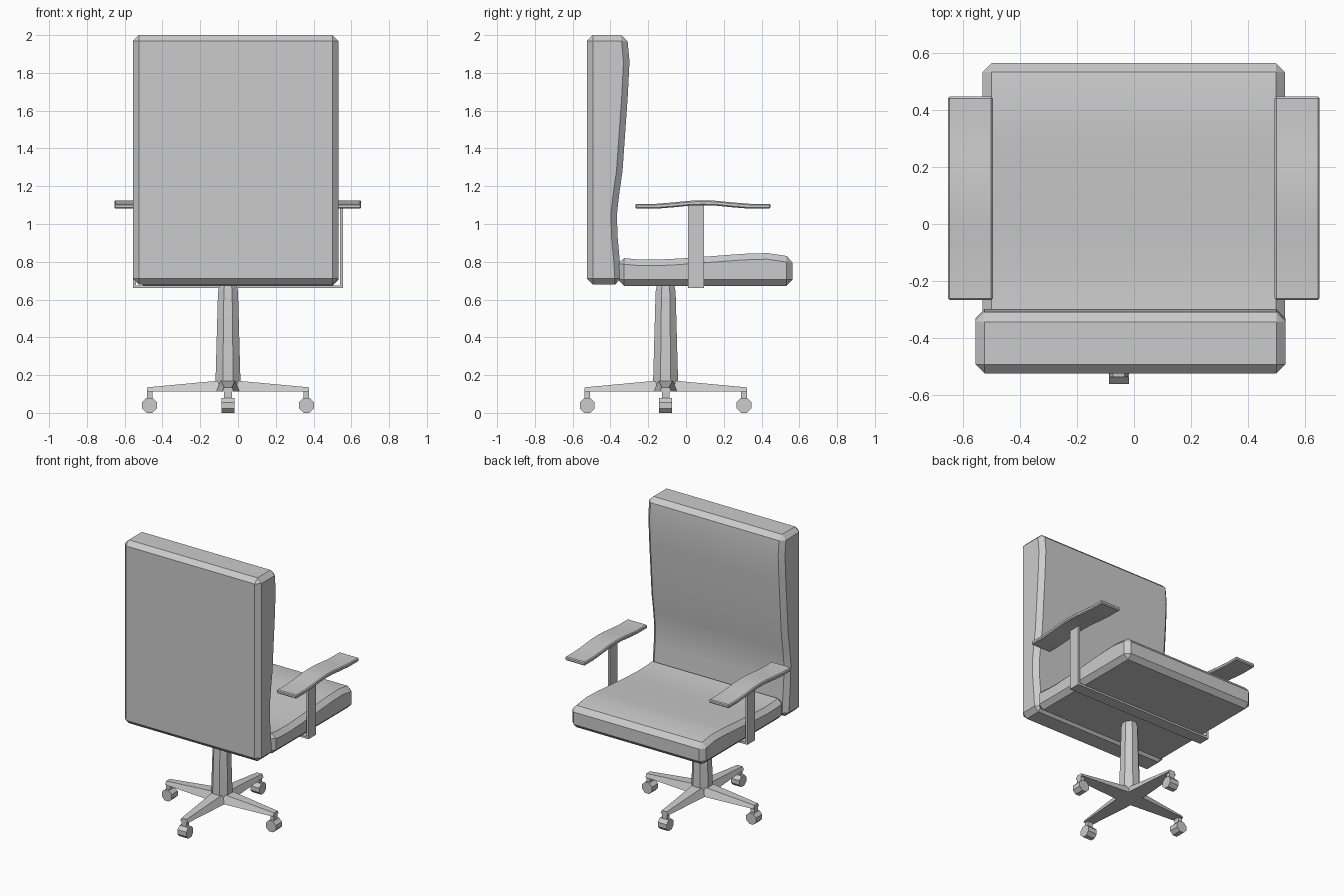
import bpy, bmesh
from math import pi, cos, radians
from mathutils import Matrix, Vector

if "Cube" in bpy.data.objects:
    bpy.data.objects.remove(bpy.data.objects["Cube"])


def finish(bm, name):
    bmesh.ops.recalc_face_normals(bm, faces=bm.faces)
    me = bpy.data.meshes.new(name)
    bm.to_mesh(me)
    bm.free()
    ob = bpy.data.objects.new(name, me)
    bpy.context.collection.objects.link(ob)
    bpy.ops.object.select_all(action='DESELECT')
    ob.select_set(True)
    bpy.context.view_layer.objects.active = ob
    bpy.ops.object.shade_smooth_by_angle(angle=radians(20))
    return ob


def profile_slab(name, profile, x0, x1, bevel=0):
    """Extrude a (y, z) outline along x and chamfer its hard edges."""
    bm = bmesh.new()
    face = bm.faces.new([bm.verts.new((x0, y, z)) for y, z in profile])
    ext = bmesh.ops.extrude_face_region(bm, geom=[face])
    verts = [g for g in ext['geom'] if isinstance(g, bmesh.types.BMVert)]
    bmesh.ops.translate(bm, verts=verts, vec=(x1 - x0, 0, 0))
    bmesh.ops.recalc_face_normals(bm, faces=bm.faces)
    if bevel:
        hard = [e for e in bm.edges if e.calc_face_angle() > radians(40)]
        bmesh.ops.bevel(bm, geom=hard, offset=bevel, segments=1,
                        affect='EDGES', profile=0.5)
    return finish(bm, name)


def loft(bm, rings, matrix=Matrix()):
    """Join equal-length rings of points into a capped solid."""
    rows = [[bm.verts.new(matrix @ Vector(p)) for p in r] for r in rings]
    n = len(rows[0])
    for a, b in zip(rows, rows[1:]):
        for i in range(n):
            j = (i + 1) % n
            bm.faces.new((a[i], a[j], b[j], b[i]))
    bm.faces.new(rows[0])
    bm.faces.new(rows[-1])


def box_ring(x0, x1, w, z):
    return [(x0, -w, z), (x1, -w, z), (x1, w, z), (x0, w, z)]


# Cushions
profile_slab("backrest", [
    (-0.525, 0.68), (-0.525, 2.0), (-0.312, 2.0), (-0.299, 1.86),
    (-0.308, 1.68), (-0.336, 1.28), (-0.352, 1.17), (-0.366, 1.05),
    (-0.362, 0.93), (-0.35, 0.80), (-0.343, 0.68)], -0.557, 0.532, 0.032)
profile_slab("seat", [
    (-0.36, 0.673), (-0.36, 0.822), (-0.26, 0.813), (-0.16, 0.811),
    (-0.04, 0.817), (0.1, 0.827), (0.3, 0.842), (0.43, 0.846),
    (0.565, 0.826), (0.565, 0.673)], -0.533, 0.531, 0.032)

# Armrest pads and the bracket passing under the seat
top = [(-0.267, 1.107), (-0.16, 1.107), (-0.07, 1.114), (0.02, 1.123),
       (0.09, 1.125), (0.16, 1.123), (0.25, 1.114), (0.34, 1.107), (0.447, 1.107)]
pad = top + [(y, z - 0.026) for y, z in reversed(top)]
for side, x0, px in (("left", -0.654, -0.555), ("right", 0.494, 0.54)):
    profile_slab(side + "_armrest", pad, x0, x0 + 0.158, 0.006)
    profile_slab(side + "_arm_post",
                 [(0.01, 0.66), (0.01, 1.105), (0.095, 1.105), (0.095, 0.66)], px, px + 0.015)
profile_slab("arm_crossbar",
             [(0.01, 0.66), (0.01, 0.675), (0.095, 0.675), (0.095, 0.66)], -0.555, 0.555)

# Octagonal column
CX, CY = -0.053, -0.108
bm = bmesh.new()
rings = []
for z, r in ((0.115, 0.045), (0.14, 0.066), (0.17, 0.066), (0.64, 0.053), (0.68, 0.045)):
    R = r / cos(pi / 8)
    rings.append([Matrix.Rotation(pi / 8 + i * pi / 4, 3, 'Z') @ Vector((R, 0, 0)) +
                  Vector((CX, CY, z)) for i in range(8)])
loft(bm, rings)
finish(bm, "column")

# Four tapered legs, each with a stem and an octagonal caster
for k in range(4):
    m = Matrix.Translation((CX, CY, 0)) @ Matrix.Rotation(k * pi / 2, 4, 'Z')
    bm = bmesh.new()
    loft(bm, [[(x, -w, 0.113), (x, w, 0.113), (x, t, h), (x, -t, h)]
              for x, w, t, h in ((0.0, 0.066, 0.04, 0.175), (0.43, 0.032, 0.02, 0.135))], m)
    finish(bm, f"leg_{k + 1}")
    bm = bmesh.new()
    loft(bm, [box_ring(0.40, 0.43, 0.02, 0.118), box_ring(0.40, 0.43, 0.02, 0.07)], m)
    finish(bm, f"caster_stem_{k + 1}")
    bm = bmesh.new()
    bmesh.ops.create_cone(
        bm, cap_ends=True, segments=8, radius1=0.0425, radius2=0.0425, depth=0.07,
        matrix=m @ Matrix.Translation((0.415, 0, 0.04)) @ Matrix.Rotation(pi / 2, 4, 'X')
        @ Matrix.Rotation(pi / 8, 4, 'Z'))
    finish(bm, f"caster_{k + 1}")
